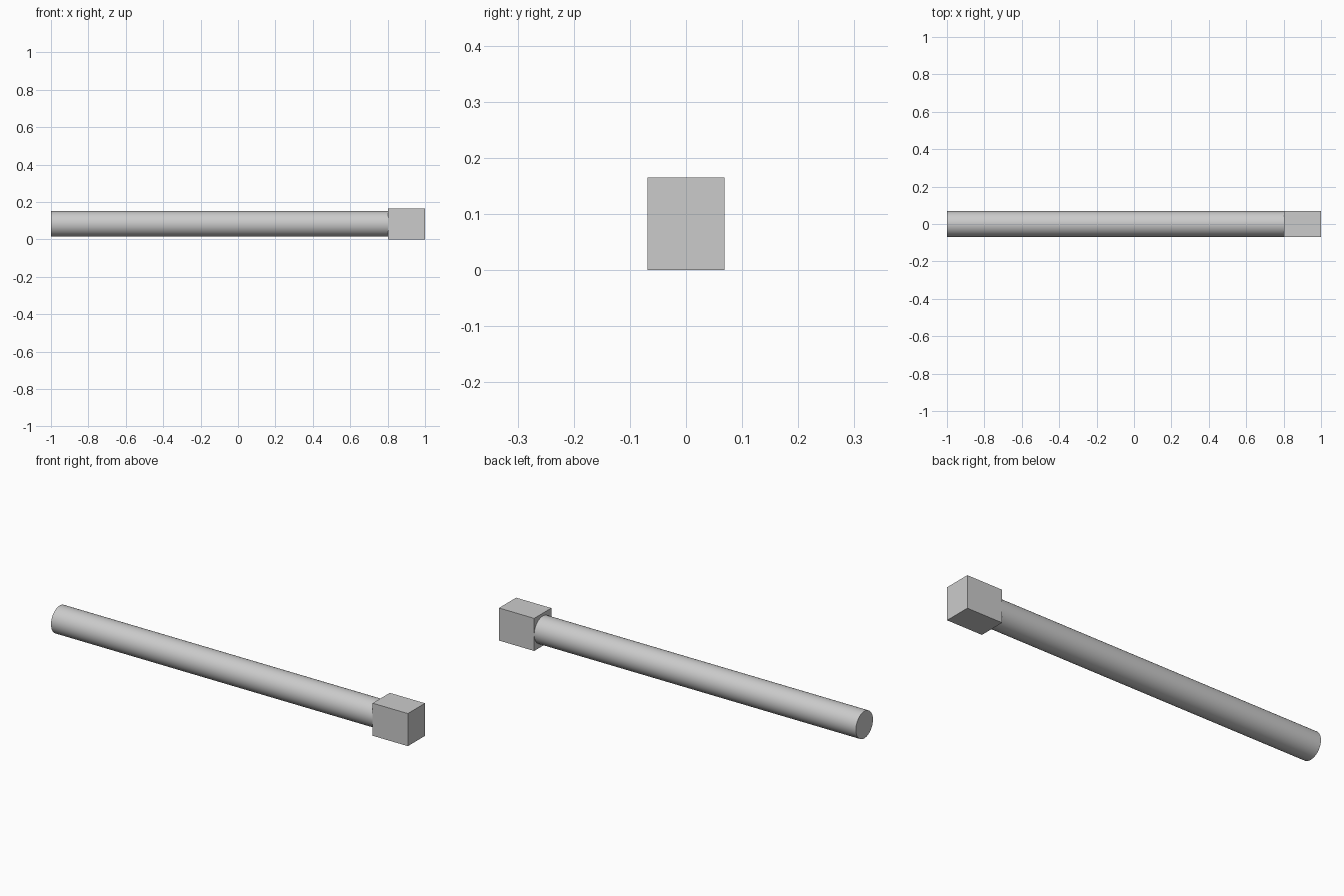
import bpy
import math

if "Cube" in bpy.data.objects:
    bpy.data.objects.remove(bpy.data.objects["Cube"])

grey = bpy.data.materials.new("plain_grey")
grey.diffuse_color = (0.6, 0.6, 0.6, 1)
grey.use_nodes = True
grey.node_tree.nodes["Principled BSDF"].inputs["Base Color"].default_value = grey.diffuse_color

RADIUS = 0.0685
AXIS_Z = 0.0825
LEFT, JOIN, RIGHT = -1.0, 0.803, 1.0


def finish(name):
    obj = bpy.context.object
    obj.name = name
    obj.data.materials.append(grey)
    return obj


# Long round shaft lying along x, capped at both ends
bpy.ops.mesh.primitive_cylinder_add(
    vertices=64, radius=RADIUS, depth=JOIN - LEFT,
    location=((LEFT + JOIN) / 2, 0, AXIS_Z), rotation=(0, math.pi / 2, 0))
finish("shaft")
bpy.ops.object.shade_smooth_by_angle(angle=math.radians(30))

# Rectangular block at the right end, as wide as the shaft and slightly taller
bpy.ops.mesh.primitive_cube_add(size=1, location=((JOIN + RIGHT) / 2, 0, AXIS_Z))
block = finish("end_block")
block.scale = (RIGHT - JOIN, 2 * RADIUS, 2 * AXIS_Z)
bpy.ops.object.transform_apply(location=False, rotation=False, scale=True)
